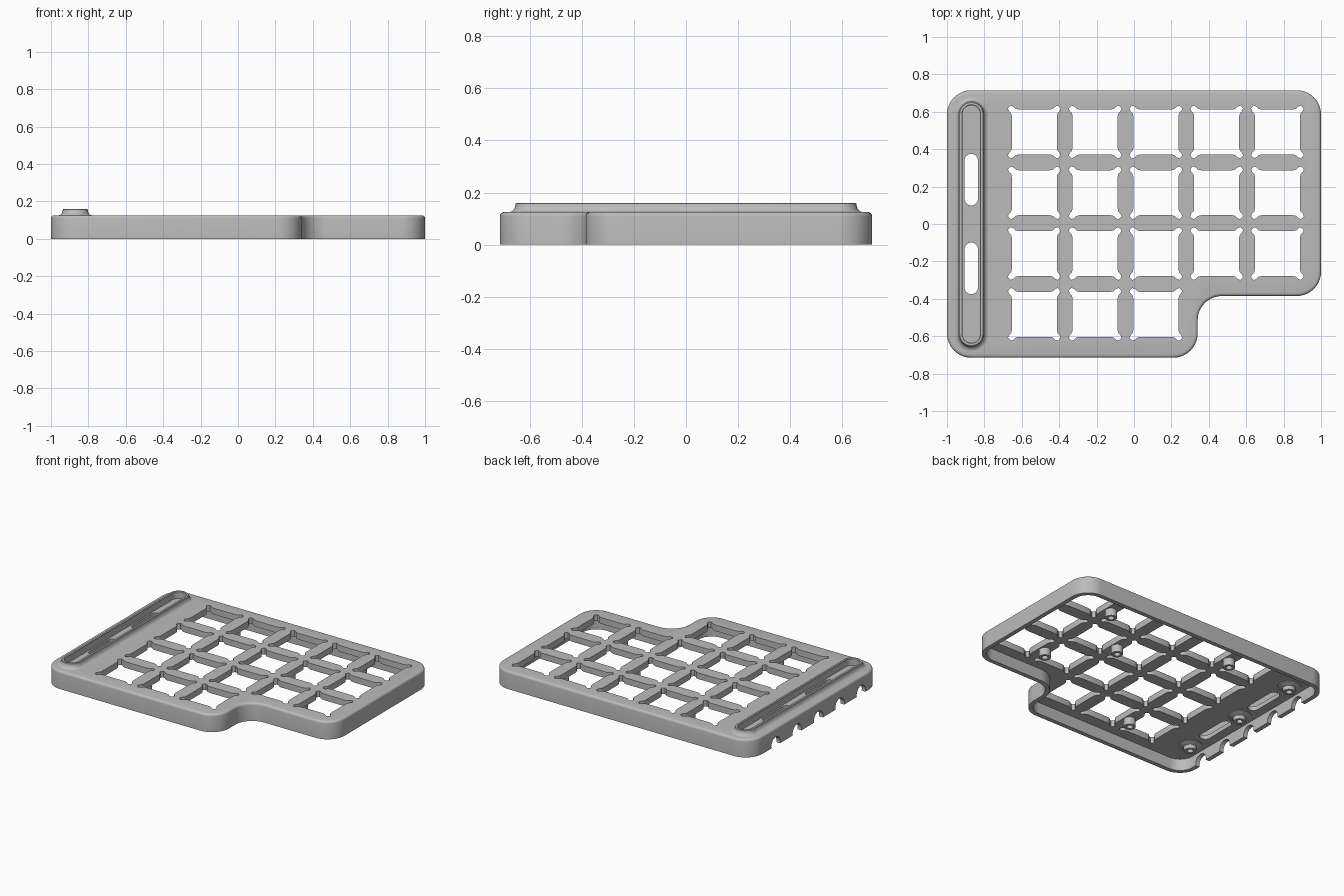
import bpy, bmesh, math
from mathutils import Vector

if "Cube" in bpy.data.objects:
    bpy.data.objects.remove(bpy.data.objects["Cube"], do_unlink=True)

TOP, UNDER = 0.125, 0.082       # deck surface and its underside
PITCH, PAD_X = 0.325, -0.87

grey = bpy.data.materials.new("plain grey")
grey.use_nodes = True
grey.diffuse_color = (0.5, 0.5, 0.5, 1)
grey.node_tree.nodes["Principled BSDF"].inputs["Base Color"].default_value = (0.5, 0.5, 0.5, 1)


def finish(name, bm):
    bmesh.ops.recalc_face_normals(bm, faces=bm.faces)
    mesh = bpy.data.meshes.new(name)
    bm.to_mesh(mesh)
    bm.free()
    mesh.materials.append(grey)
    ob = bpy.data.objects.new(name, mesh)
    bpy.context.collection.objects.link(ob)
    return ob


def activate(ob):
    bpy.ops.object.select_all(action='DESELECT')
    ob.select_set(True)
    bpy.context.view_layer.objects.active = ob


def smooth(ob):
    activate(ob)
    bpy.ops.object.shade_smooth_by_angle(angle=math.radians(35))


def prism(bm, points, z0, z1):
    """Extrude a flat outline and return its upper face."""
    face = bm.faces.new([bm.verts.new((x, y, z0)) for x, y in points])
    new = bmesh.ops.extrude_face_region(bm, geom=[face], use_keep_orig=True)["geom"]
    bmesh.ops.translate(bm, vec=(0, 0, z1 - z0),
                        verts=[v for v in new if isinstance(v, bmesh.types.BMVert)])
    return next(f for f in new if isinstance(f, bmesh.types.BMFace))


def case_outline(d):
    """Rounded outline with a stepped front corner, inset by d."""
    corners = [(-1 + d, -.715 + d), (.34 - d, -.715 + d), (.34 - d, -.385 + d),
               (1 - d, -.385 + d), (1 - d, .715 - d), (-1 + d, .715 - d)]
    out = []
    for i, c in enumerate(corners):
        p = Vector(c)
        a = (Vector(corners[i - 1]) - p).normalized()
        b = (Vector(corners[(i + 1) % 6]) - p).normalized()
        r = .13 + d if i == 2 else .13 - d
        for k in range(11):
            t = math.pi / 2 * k / 10
            out.append(p + r * (a + b - b * math.cos(t) - a * math.sin(t)))
    return out


def stadium(cx, cy, r, half, n=12):
    """Capsule outline lengthwise along y; half includes the round ends."""
    out = []
    for side in (0, 1):
        for k in range(n + 1):
            t = math.pi * (side + k / n)
            y = cy + (half - r) * (1 - 2 * side)
            out.append((cx + r * math.cos(t), y + r * math.sin(t)))
    return out


def key_hole(cx, cy):
    """Square hole with relieved corners."""
    half = [(.12, .083), (.124, .1), (.136, .112), (.141, .126)]
    pts = half + [(y, x) for x, y in reversed(half)]
    out = []
    for _ in range(4):
        out += [(cx + x, cy + y) for x, y in pts]
        pts = [(-y, x) for x, y in pts]
    return out


def loft(bm, loops, closed=False):
    rings = [[bm.verts.new(p) for p in loop] for loop in loops]
    pairs = list(zip(rings, rings[1:]))
    if closed:
        pairs.append((rings[-1], rings[0]))
    for lo, hi in pairs:
        for i in range(len(lo)):
            j = (i + 1) % len(lo)
            bm.faces.new((lo[i], lo[j], hi[j], hi[i]))


def cut(ob, bm, name):
    cutter = finish(name, bm)
    cutter.hide_render = True
    mod = ob.modifiers.new(name, 'BOOLEAN')
    mod.operation, mod.solver, mod.object = 'DIFFERENCE', 'EXACT', cutter
    activate(ob)
    bpy.ops.object.modifier_apply(modifier=mod.name)
    bpy.data.objects.remove(cutter, do_unlink=True)


# Case body with rounded top edge
bm = bmesh.new()
cap = prism(bm, case_outline(0), 0, TOP)
bmesh.ops.bevel(bm, geom=list(cap.edges), offset=.016, segments=4, profile=.5,
                affect='EDGES', clamp_overlap=False)
case = finish("case", bm)

# Hollow underside
bm = bmesh.new()
prism(bm, case_outline(.03), -.1, UNDER)
cut(case, bm, "cavity_cutter")

# Recessed pad floor inside the raised rim
bm = bmesh.new()
prism(bm, stadium(PAD_X, 0, .047, .635), .112, .3)
cut(case, bm, "recess_cutter")

# Key holes and the two pad slots
bm = bmesh.new()
for row in range(4):
    for col in range(3 if row == 3 else 5):
        prism(bm, key_hole(-.533 + PITCH * col, .492 - PITCH * row), .02, .3)
for y in (-.237, .237):
    prism(bm, stadium(PAD_X, y, .036, .138), .02, .3)
cut(case, bm, "hole_cutter")

# Round notches along the bottom of the left wall
bm = bmesh.new()
for i in range(5):
    ring = []
    for k in range(20):
        t = math.tau * k / 20
        ring.append(bm.verts.new((-1.1, -.5 + .235 * i + .05 * math.cos(t), .012 + .05 * math.sin(t))))
    face = bm.faces.new(ring)
    new = bmesh.ops.extrude_face_region(bm, geom=[face], use_keep_orig=True)["geom"]
    bmesh.ops.translate(bm, vec=(.16, 0, 0),
                        verts=[v for v in new if isinstance(v, bmesh.types.BMVert)])
cut(case, bm, "notch_cutter")
smooth(case)

# Raised rim with a flared foot
bm = bmesh.new()
profile = [(.09, .12), (.09, .125), (.08, .128), (.072, .136), (.068, .148),
           (.066, .157), (.062, .16), (.05, .16), (.047, .157), (.047, .11)]
loft(bm, [[(x, y, z) for x, y in stadium(PAD_X, 0, r, .588 + r)] for r, z in profile], closed=True)
smooth(finish("pad_rim", bm))


# Hollow screw posts under the deck
def post(name, x, y, profile):
    bm = bmesh.new()
    loft(bm, [[(x + r * math.cos(math.tau * k / 24), y + r * math.sin(math.tau * k / 24), z)
               for k in range(24)] for r, z in profile], closed=True)
    smooth(finish(name, bm))


plain = [(.038, .09), (.038, .03), (.02, .03), (.02, .09)]
flared = [(.075, .09), (.075, .078), (.042, .066), (.038, .04), (.02, .04), (.02, .09)]
spots = [(.603, .492), (.603, -.158), (.28, .167), (-.37, .492), (-.37, -.483)]
for i, (x, y) in enumerate(spots):
    post(f"deck_post_{i + 1}", x, y, plain)
for i in range(3):
    post(f"pad_post_{i + 1}", PAD_X, .485 * (i - 1), flared)
